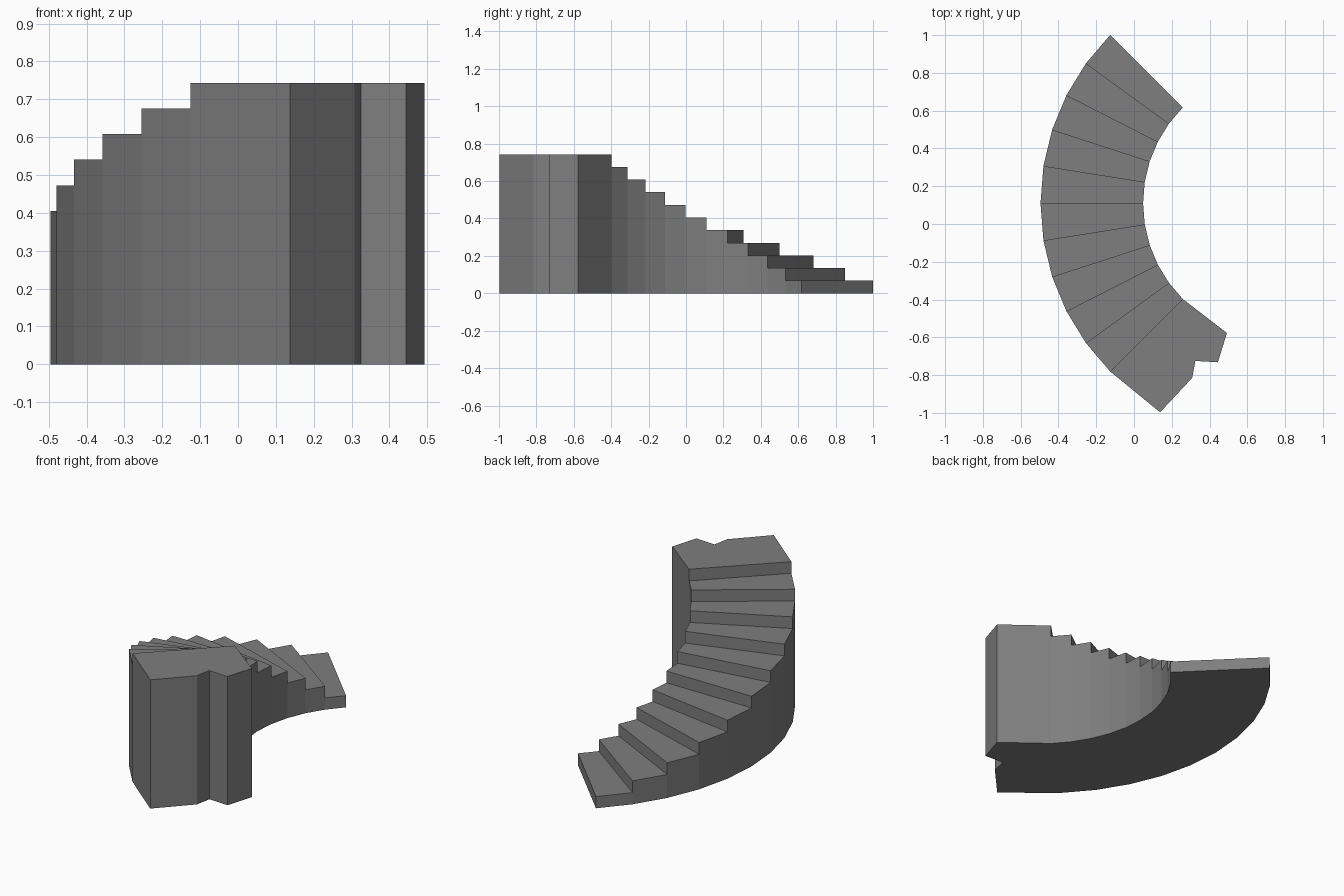
import bpy, bmesh
from math import radians, cos, sin

cube = bpy.data.objects.get("Cube")
if cube:
    bpy.data.objects.remove(cube)

STEPS = 10
RISE = 0.743 / (STEPS + 1)
CX, CY = 0.765, 0.11          # centre of the curve
R_IN, R_OUT = 0.717, 1.26

stone = bpy.data.materials.new("grey stone")
stone.use_nodes = True
grey = (0.21, 0.21, 0.21, 1)
stone.diffuse_color = grey
stone.node_tree.nodes["Principled BSDF"].inputs["Base Color"].default_value = grey


def on_arc(radius, i):
    a = radians(135 + 90 * i / STEPS)
    return (CX + radius * cos(a), CY + radius * sin(a))


def make_object(name, bm):
    bmesh.ops.remove_doubles(bm, verts=bm.verts, dist=1e-5)
    bmesh.ops.recalc_face_normals(bm, faces=bm.faces)
    mesh = bpy.data.meshes.new(name)
    bm.to_mesh(mesh)
    bm.free()
    mesh.materials.append(stone)
    obj = bpy.data.objects.new(name, mesh)
    bpy.context.collection.objects.link(obj)
    return obj


def add_block(bm, outline, low, high, back_low):
    """Solid block: outline starts with inner and outer corner of its lower edge.
    The lower edge only carries a riser, from back_low up to high."""
    def face(pts):
        bm.faces.new([bm.verts.new(p) for p in pts])
    face([(x, y, high) for x, y in outline])
    face([(x, y, low) for x, y in reversed(outline)])
    for k, (a, b) in enumerate(zip(outline, outline[1:] + outline[:1])):
        base = back_low if k == 0 else low
        face([(*a, base), (*b, base), (*b, high), (*a, high)])


# Curved flight: wedge steps, each standing on the ground
bm = bmesh.new()
for i in range(STEPS):
    wedge = [on_arc(R_IN, i), on_arc(R_OUT, i), on_arc(R_OUT, i + 1), on_arc(R_IN, i + 1)]
    add_block(bm, wedge, 0, RISE * (i + 1), RISE * i)
# drop the walls buried between neighbouring steps
buried = []
for f in bm.faces:
    c = f.calc_center_median()
    for i in range(1, STEPS + 1):
        p, q = on_arc(R_IN, i), on_arc(R_OUT, i)
        mid = ((p[0] + q[0]) / 2, (p[1] + q[1]) / 2)
        if (abs(c.x - mid[0]) < 1e-4 and abs(c.y - mid[1]) < 1e-4
                and min(v.co.z for v in f.verts) < 1e-4):
            buried.append(f)
bmesh.ops.delete(bm, geom=buried, context='FACES')
make_object("stair_flight", bm)

# Top landing with a notched far edge
bm = bmesh.new()
landing = [on_arc(R_IN, STEPS), on_arc(R_OUT, STEPS), (0.138, -0.997), (0.308, -0.815),
           (0.325, -0.725), (0.444, -0.732), (0.492, -0.577)]
add_block(bm, landing, 0, RISE * (STEPS + 1), RISE * STEPS)
make_object("top_landing", bm)
